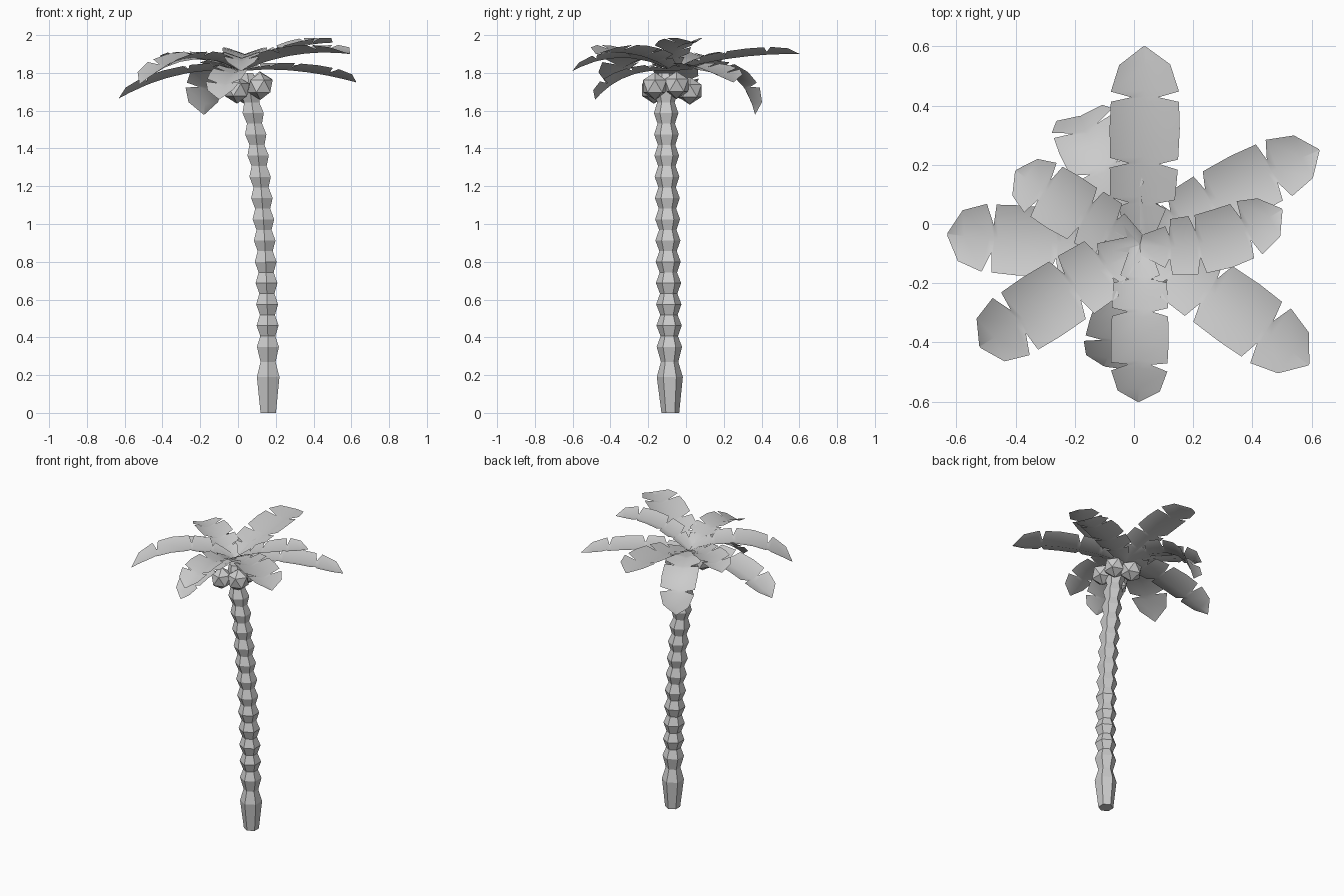
import bpy, bmesh, math
from mathutils import Vector

cube = bpy.data.objects.get("Cube")
if cube:
    bpy.data.objects.remove(cube, do_unlink=True)

grey = bpy.data.materials.new("light grey")
grey.use_nodes = True
colour = (0.6, 0.6, 0.6, 1)
grey.diffuse_color = colour
grey.node_tree.nodes["Principled BSDF"].inputs["Base Color"].default_value = colour


def add_object(name, bm, smooth=False):
    mesh = bpy.data.meshes.new(name)
    bm.to_mesh(mesh)
    bm.free()
    mesh.materials.append(grey)
    obj = bpy.data.objects.new(name, mesh)
    bpy.context.collection.objects.link(obj)
    if smooth:
        bpy.ops.object.select_all(action="DESELECT")
        obj.select_set(True)
        bpy.context.view_layer.objects.active = obj
        bpy.ops.object.shade_smooth_by_angle(angle=math.radians(60))
    return obj


# Trunk: six-sided stacked collars that lean as they rise
SIDES = 6


def trunk_centre(z):
    return Vector((0.16 - 0.024 * z ** 2.6, -0.083 - 0.014 * z, z))


rings = [(0, 0.047), (0.19, 0.069)]
previous = 0.19
for top in [0.35 + 0.1125 * i for i in range(13)]:
    rings.append(((previous + top) / 2, 0.046))
    rings.append((top, 0.068 - 0.002 * top))
    previous = top
rings.append((1.8, 0.035))

bm = bmesh.new()
loops = []
for z, r in rings:
    c = trunk_centre(z)
    loops.append([bm.verts.new(c + Vector((r * math.cos(a), r * math.sin(a), 0)))
                  for a in (math.tau * (k + 0.5) / SIDES for k in range(SIDES))])
for lower, upper in zip(loops, loops[1:]):
    for k in range(SIDES):
        n = (k + 1) % SIDES
        bm.faces.new((lower[k], lower[n], upper[n], upper[k]))
bm.faces.new(loops[0][::-1])
bm.faces.new(loops[-1])
add_object("trunk", bm)

# Coconuts around the top of the trunk
coconuts = [(0.118, -0.165, 1.73), (-0.005, -0.17, 1.71), (0.115, -0.05, 1.735), (0.04, 0.02, 1.705)]
for i, centre in enumerate(coconuts):
    bm = bmesh.new()
    bmesh.ops.create_icosphere(bm, subdivisions=1, radius=0.073)
    bmesh.ops.translate(bm, verts=bm.verts, vec=centre)
    add_object(f"coconut_{i + 1}", bm)

# Frond outline: position along the rib and share of the full half width
OUTLINE = [(0, 0.3), (0.2, 0.7), (0.22, 0.4), (0.25, 0.95), (0.4, 1), (0.42, 0.45),
           (0.45, 1), (0.6, 1.03), (0.73, 1), (0.75, 0.4), (0.78, 1), (0.91, 0.75), (1, 0.03)]
ROOT = Vector((0.02, -0.07, 1.81))


# Frond: a folded blade along a curved rib, its edges raised above the rib
def add_frond(name, middle, tip, width, lift=0.35):
    middle, tip = Vector(middle), Vector(tip)
    bend = 2 * middle - (ROOT + tip) / 2
    bm = bmesh.new()
    rows = []
    for t, share in OUTLINE:
        rib = ROOT * (1 - t) ** 2 + bend * 2 * t * (1 - t) + tip * t ** 2
        along = ((bend - ROOT) * (1 - t) + (tip - bend) * t).normalized()
        side = along.cross(Vector((0, 0, 1))).normalized()
        up = side.cross(along)
        w = width * share
        rows.append([bm.verts.new(rib + side * w * s + up * w * lift * abs(s))
                     for s in (-1, 0, 1)])
    for a, b in zip(rows, rows[1:]):
        for k in (0, 1):
            bm.faces.new((a[k], a[k + 1], b[k + 1], b[k]))
    add_object(name, bm, smooth=True)


add_frond("frond_back", (0.035, 0.26, 1.88), (0.035, 0.60, 1.90), 0.115)
add_frond("frond_back_left", (0.31, 0.10, 1.81), (0.625, 0.25, 1.75), 0.105)
add_frond("frond_left", (0.26, -0.06, 1.92), (0.50, 0.05, 1.96), 0.10)
add_frond("frond_front_left", (0.30, -0.26, 1.895), (0.59, -0.475, 1.90), 0.115)
add_frond("frond_front", (0.02, -0.34, 1.88), (0.015, -0.60, 1.81), 0.095)
add_frond("frond_front_low", (-0.04, -0.30, 1.785), (-0.10, -0.48, 1.66), 0.095)
add_frond("frond_front_right", (-0.25, -0.24, 1.87), (-0.52, -0.415, 1.74), 0.115)
add_frond("frond_right", (-0.31, -0.06, 1.79), (-0.63, -0.035, 1.665), 0.115)
add_frond("frond_back_right", (-0.2, 0.05, 1.87), (-0.40, 0.18, 1.86), 0.10)
add_frond("frond_back_low", (-0.12, 0.22, 1.80), (-0.18, 0.365, 1.58), 0.11)
